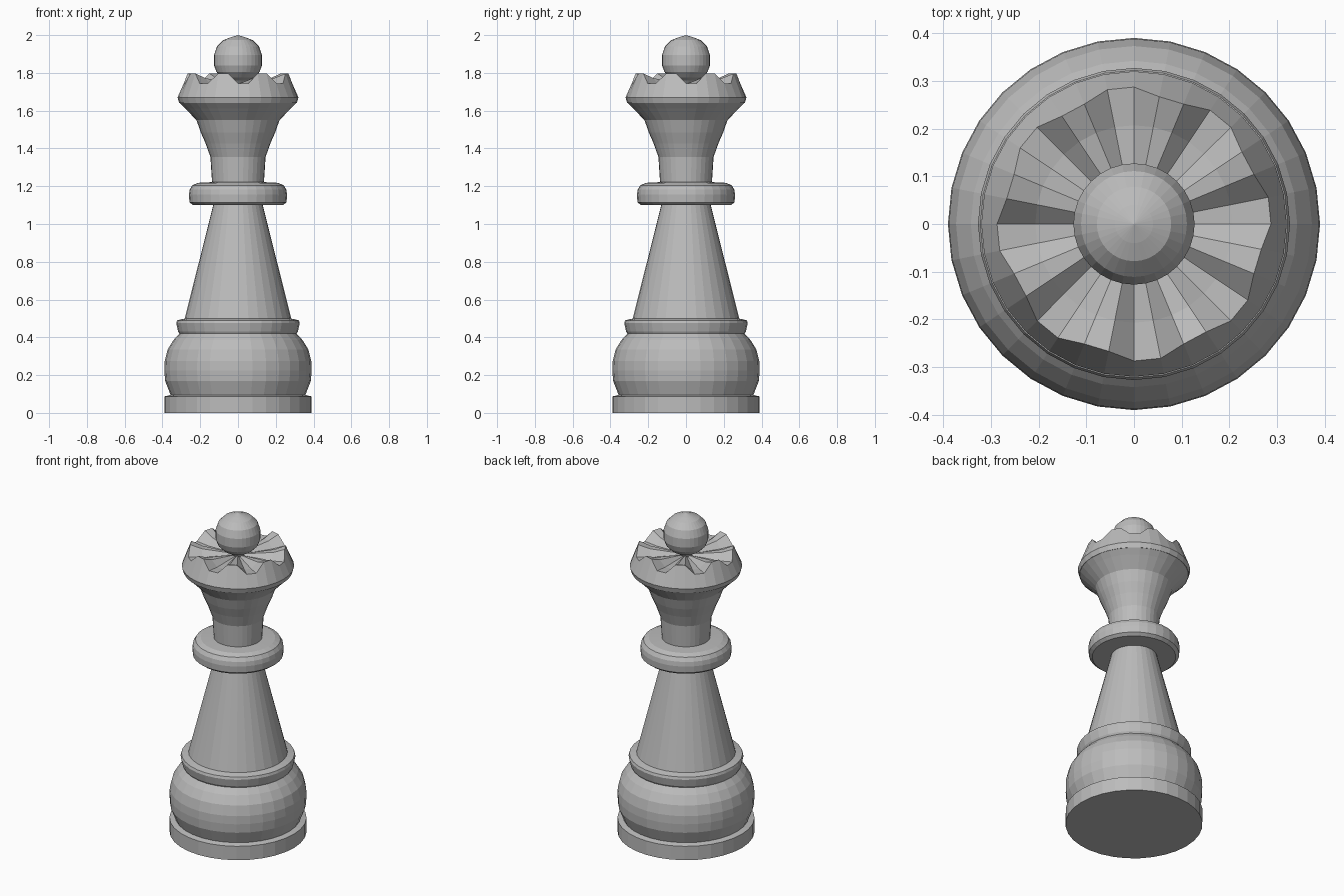
import bpy, bmesh, math

SIDES = 32
mat = bpy.data.materials.new("plain_grey")
mat.diffuse_color = (0.5, 0.5, 0.5, 1.0)


def lathe(name, profile):
    """Revolve (radius, z) points; (r, z, r_high, z_high) rows make a notched ring of 8 points."""
    bm = bmesh.new()
    rings = []
    for p in profile:
        ring = []
        for i in range(SIDES):
            a = 2 * math.pi * i / SIDES
            r, z = p[2:] if len(p) == 4 and i % 4 >= 2 else p[:2]
            ring.append(bm.verts.new((r * math.cos(a), r * math.sin(a), z)))
        rings.append(ring)
    for lo, hi in zip(rings, rings[1:]):
        for i in range(SIDES):
            j = (i + 1) % SIDES
            bm.faces.new((lo[i], lo[j], hi[j], hi[i]))
    # close both ends (points on the axis collapse to a tip)
    bm.faces.new(rings[0][::-1])
    if profile[-1][0] > 0.001:
        bm.faces.new(rings[-1])
    bmesh.ops.remove_doubles(bm, verts=bm.verts, dist=0.0001)
    bmesh.ops.recalc_face_normals(bm, faces=bm.faces)
    me = bpy.data.meshes.new(name)
    bm.to_mesh(me)
    bm.free()
    me.materials.append(mat)
    ob = bpy.data.objects.new(name, me)
    bpy.context.collection.objects.link(ob)
    return ob


# Flat foot
lathe("foot", [(0.39, 0), (0.39, 0.087), (0.355, 0.095)])

# Rounded base bulb
lathe("base_bulb", [(0.355, 0.09), (0.386, 0.17), (0.39, 0.225), (0.388, 0.275),
                    (0.373, 0.335), (0.342, 0.385), (0.305, 0.425)])

# Ring above the bulb
lathe("base_ring", [(0.31, 0.418), (0.317, 0.43), (0.327, 0.475), (0.322, 0.49), (0.28, 0.5)])

# Tapered body
lathe("body", [(0.283, 0.495), (0.13, 1.105)])

# Collar
lathe("collar", [(0.238, 1.1), (0.257, 1.115), (0.26, 1.155), (0.256, 1.182),
                 (0.242, 1.205), (0.212, 1.218), (0.13, 1.222)])

# Flared neck
lathe("neck", [(0.137, 1.215), (0.146, 1.355), (0.171, 1.425), (0.197, 1.485),
               (0.22, 1.55), (0.28, 1.612), (0.311, 1.642)])

# Notched crown with a shallow dished top
lathe("crown", [(0.311, 1.64), (0.32, 1.67),
                (0.287, 1.745, 0.272, 1.797),
                (0.207, 1.737, 0.207, 1.772),
                (0.05, 1.738, 0.05, 1.748),
                (0.0, 1.738)])

# Ball finial with a slight tip
lathe("finial", [(0.03, 1.735), (0.05, 1.76), (0.085, 1.775), (0.114, 1.805), (0.127, 1.84),
                 (0.127, 1.895), (0.111, 1.94), (0.078, 1.973), (0.04, 1.988), (0.0, 2.0)])
